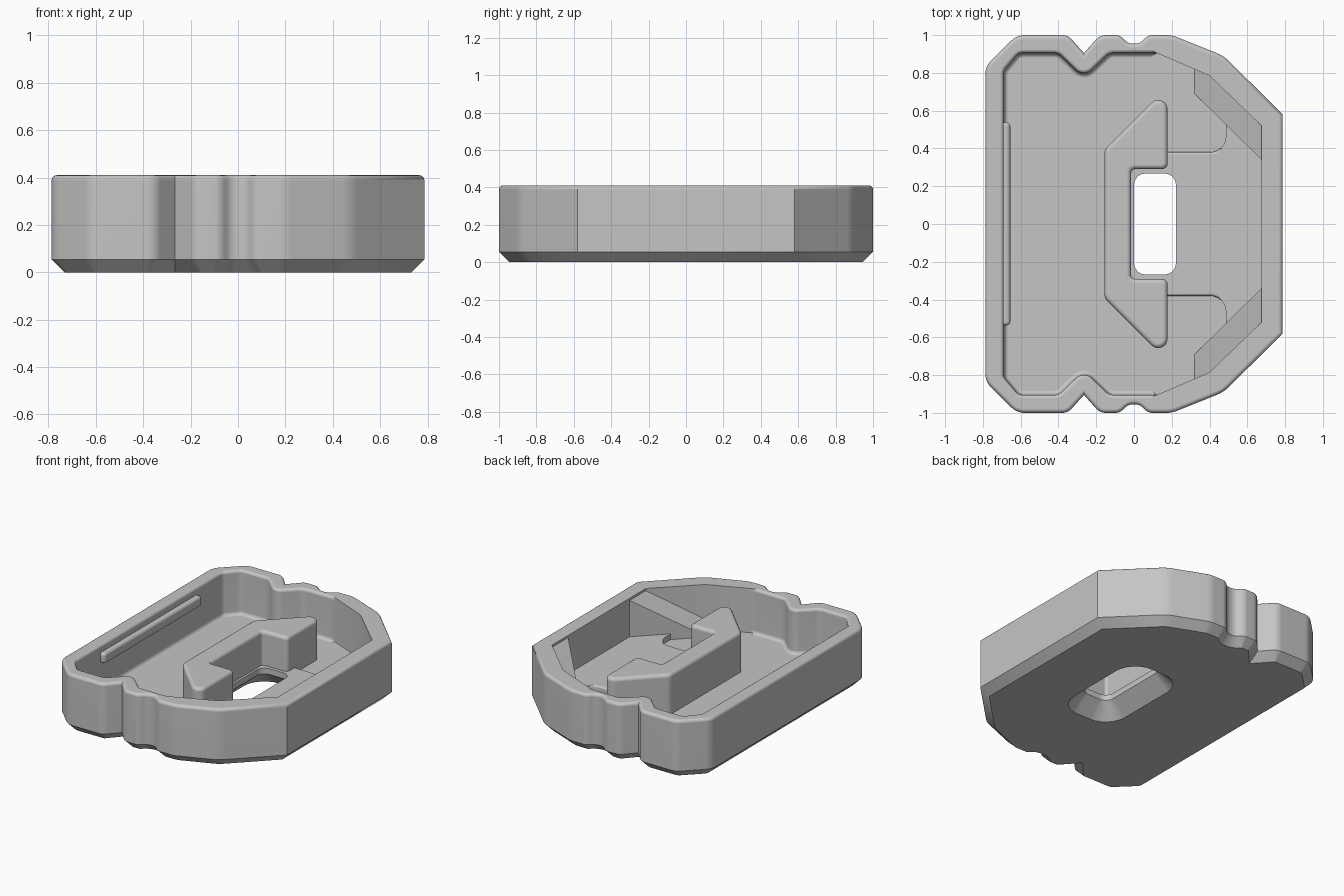
import bpy, bmesh, math
from mathutils import Vector

cube = bpy.data.objects.get("Cube")
if cube:
    bpy.data.objects.remove(cube, do_unlink=True)

GREY = (0.56, 0.56, 0.56, 1)
grey = bpy.data.materials.new("plain grey")
grey.use_nodes = True
grey.diffuse_color = GREY
grey.node_tree.nodes["Principled BSDF"].inputs["Base Color"].default_value = GREY


def mirrored(half):
    """Close a half outline by mirroring it across y = 0."""
    return half + [(x, -y, r) for x, y, r in reversed(half)]


def rounded(corners, steps=6):
    """Turn (x, y, radius) corners into an outline with arcs."""
    out = []
    for i, (x, y, r) in enumerate(corners):
        p = Vector((x, y))
        if r == 0:
            out.append(p)
            continue
        a = (Vector(corners[i - 1][:2]) - p).normalized()
        b = (Vector(corners[(i + 1) % len(corners)][:2]) - p).normalized()
        half = a.angle(b) / 2
        centre = p + (a + b).normalized() * (r / math.sin(half))
        start = p + a * (r / math.tan(half)) - centre
        end = p + b * (r / math.tan(half)) - centre
        sweep = math.atan2(start.x * end.y - start.y * end.x, start.dot(end))
        for k in range(steps + 1):
            t = sweep * k / steps
            c, s = math.cos(t), math.sin(t)
            out.append(centre + Vector((start.x * c - start.y * s, start.x * s + start.y * c)))
    return out


def inset(pts, d, sharp_from):
    """Mitred inward offset; points right of sharp_from stay put."""
    out = []
    for i, p in enumerate(pts):
        e1 = (p - pts[i - 1]).normalized()
        e2 = (pts[(i + 1) % len(pts)] - p).normalized()
        n1, n2 = Vector((-e1.y, e1.x)), Vector((-e2.y, e2.x))
        amount = 0 if p.x > sharp_from else d
        out.append(p + (n1 + n2) * (amount / (1 + n1.dot(n2))))
    return out


def soft_edge(top, r, sign=1, steps=4):
    """Quarter-round levels that end at height top."""
    angles = [math.pi / 2 * k / steps for k in range(steps + 1)]
    return [(top - r + r * math.sin(a), sign * r * (1 - math.cos(a))) for a in angles]


def finish(name, bm):
    bmesh.ops.recalc_face_normals(bm, faces=bm.faces)
    mesh = bpy.data.meshes.new(name)
    bm.to_mesh(mesh)
    bm.free()
    mesh.materials.append(grey)
    obj = bpy.data.objects.new(name, mesh)
    bpy.context.collection.objects.link(obj)
    return obj


def loft(name, pts, levels, sharp_from=9):
    """Stack inset copies of an outline; levels are (z, inset)."""
    bm = bmesh.new()
    rings = [[bm.verts.new((p.x, p.y, z)) for p in inset(pts, d, sharp_from)] for z, d in levels]
    n = len(pts)
    for low, high in zip(rings, rings[1:]):
        for i in range(n):
            j = (i + 1) % n
            bm.faces.new((low[i], low[j], high[j], high[i]))
    bm.faces.new(rings[0])
    bm.faces.new(rings[-1])
    return finish(name, bm)


def activate(obj):
    bpy.ops.object.select_all(action='DESELECT')
    obj.select_set(True)
    bpy.context.view_layer.objects.active = obj


def cut(obj, cutter):
    mod = obj.modifiers.new("cut", 'BOOLEAN')
    mod.operation, mod.solver, mod.object = 'DIFFERENCE', 'EXACT', cutter
    activate(obj)
    bpy.ops.object.modifier_apply(modifier=mod.name)


# Tray body with notched sides and a chamfered underside
outer = rounded(mirrored([
    (.787, .58, 0), (.475, .89, .2), (.2, 1, .15), (.075, 1, .06), (.03, .955, .06),
    (-.03, .955, .06), (-.075, 1, .06), (-.18, 1, .07), (-.265, .905, 0),
    (-.35, 1, .07), (-.62, 1, .1), (-.787, .835, .1)]))
tray = loft("tray", outer, [(0, .055), (.055, 0)] + soft_edge(.41, .022))

# Hollow with a soft rim and floor edge, crisp on the angled end
inner = rounded(mirrored([
    (.675, .52, 0), (.4, .785, 0), (.12, .905, 0), (.09, .905, 0), (-.13, .905, .06),
    (-.265, .775, .06), (-.4, .905, .06), (-.61, .905, .05), (-.69, .81, .05)]))
hollow = loft("hollow_cutter", inner,
              [(.1, .025), (.107, .01), (.125, 0)] + soft_edge(.41, .02, -1) + [(.5, -.02)], .1)

# Raised floor panel around the opening
panel = rounded(mirrored([(.69, .5, 0), (.42, .62, 0), (.487, .54, .03), (.487, .38, .085), (-.1, .38, 0)]))
floor_panel = loft("floor_panel", panel, [(.085, 0)] + soft_edge(.14, .014), .45)

# Oblong opening that flares out underneath
slot = rounded(mirrored([(.222, .267, .06), (0, .267, .06)]))
opening = loft("opening_cutter", slot, [(-.01, -.11), (.1, 0), (.3, 0)])

cut(tray, hollow)
cut(tray, opening)
cut(floor_panel, opening)
for cutter in (hollow, opening):
    bpy.data.objects.remove(cutter, do_unlink=True)

# Bracket-shaped post with rounded upper edges
bracket = rounded(mirrored([
    (-.015, .29, .02), (.178, .29, .03), (.178, .728, .05), (-.157, .393, .06)]))
post = loft("bracket_post", bracket, [(.085, 0)] + soft_edge(.38, .025))

# Ramps in the two angled corners, rising toward the end wall
for side, label in ((1, "back"), (-1, "front")):
    bm = bmesh.new()
    plan = [(.32, .69), (.69, .325), (.69, .53), (.405, .8), (.32, .835)]
    low = [bm.verts.new((x, y * side, .085)) for x, y in plan]
    high = [bm.verts.new((x, y * side, .1 + .83 * (x - .32))) for x, y in plan]
    for i in range(len(plan)):
        j = (i + 1) % len(plan)
        bm.faces.new((low[i], low[j], high[j], high[i]))
    bm.faces.new(low)
    bm.faces.new(high)
    finish(label + "_ramp", bm)

# Retaining ridge on the long straight wall
bm = bmesh.new()
bmesh.ops.create_cube(bm, size=1)
for v in bm.verts:
    v.co = (-.683 + v.co.x * .056, v.co.y * 1.075, .322 + v.co.z * .075)
bmesh.ops.bevel(bm, geom=bm.edges[:], offset=.02, segments=3, affect='EDGES', profile=.5)
ridge = finish("wall_ridge", bm)

# Smooth shading that keeps the large flat faces flat
for obj in (tray, floor_panel, post, ridge):
    activate(obj)
    bpy.ops.object.shade_smooth_by_angle(angle=math.radians(38))
    weighted = obj.modifiers.new("flat faces", 'WEIGHTED_NORMAL')
    weighted.keep_sharp = True
